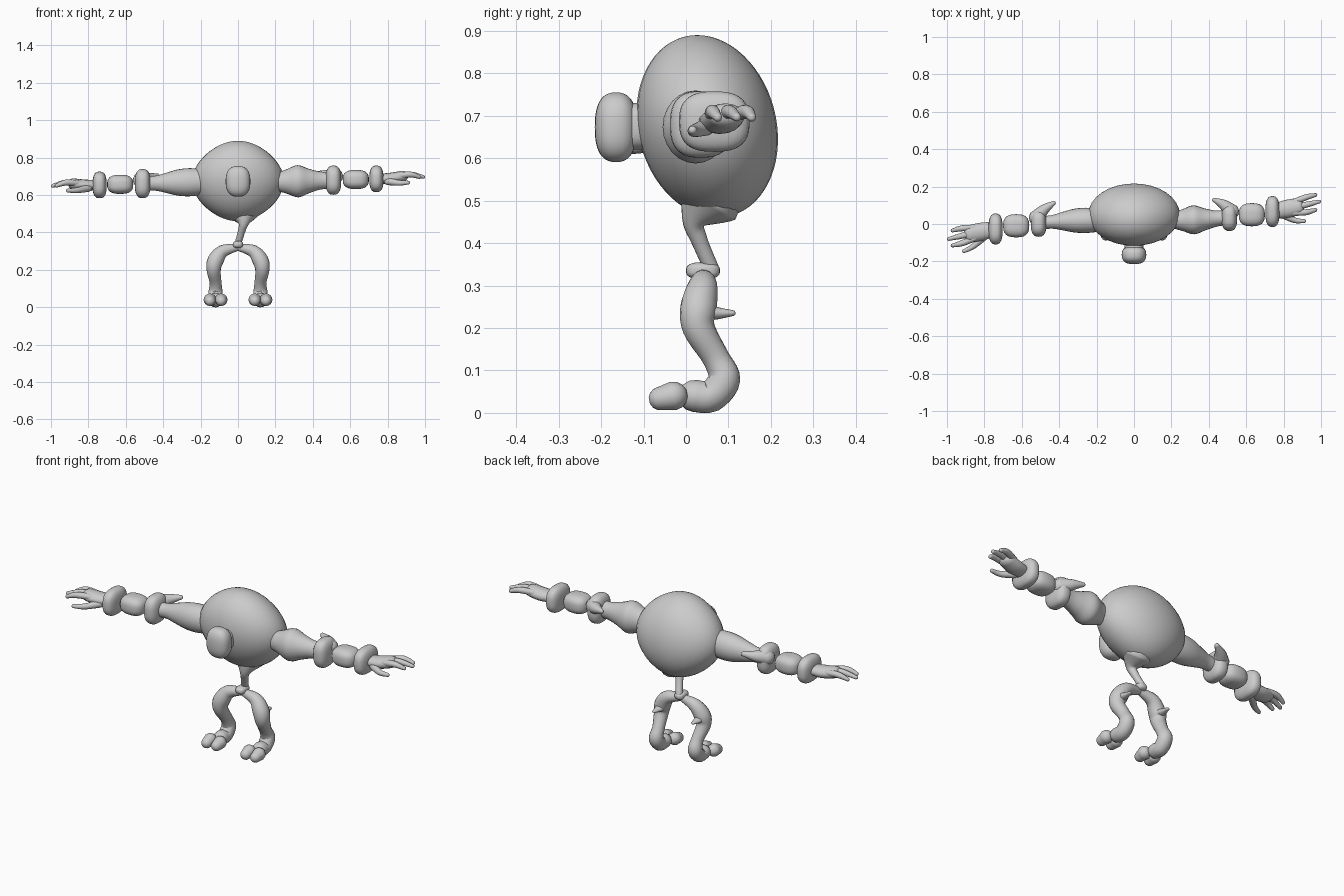
import bpy, bmesh, math
from mathutils import Vector

if "Cube" in bpy.data.objects:
    bpy.data.objects.remove(bpy.data.objects["Cube"])

GREY = (.6, .6, .6, 1)
clay = bpy.data.materials.new("clay grey")
clay.use_nodes = True
clay.diffuse_color = GREY
clay.node_tree.nodes["Principled BSDF"].inputs["Base Color"].default_value = GREY

X, Y, Z = Vector((1, 0, 0)), Vector((0, 1, 0)), Vector((0, 0, 1))


def finish(name, bm):
    """Turn a bmesh into a smooth grey object."""
    bmesh.ops.recalc_face_normals(bm, faces=bm.faces)
    for face in bm.faces:
        face.smooth = True
    mesh = bpy.data.meshes.new(name)
    bm.to_mesh(mesh)
    bm.free()
    mesh.materials.append(clay)
    part = bpy.data.objects.new(name, mesh)
    bpy.context.collection.objects.link(part)
    return part


def spline(points, steps=5):
    """Catmull-Rom curve through points, each carrying a radius last."""
    points = [Vector(point) for point in points]
    padded = [points[0]] + points + [points[-1]]
    curve = []
    for before, start, end, after in zip(padded, padded[1:], padded[2:], padded[3:]):
        leave, arrive = (end - before) / 2, (after - start) / 2
        for step in range(steps):
            t = step / steps
            ease = t * t * (3 - 2 * t)
            curve.append(start.lerp(end, ease) + leave * t * (1 - t) ** 2 - arrive * t * t * (1 - t))
    return curve + [points[-1]]


def tube(name, points, side_axis=Y, flat=1, sides=16):
    """Round-ended tube; flat squashes it across the side axis."""
    curve = spline(points)
    centres = [point.to_3d() for point in curve]
    last = len(curve) - 1
    rings = []
    for i, point in enumerate(curve):
        along = (centres[min(i + 1, last)] - centres[max(i - 1, 0)]).normalized()
        rings.append((centres[i], along, point.w))
    bends = [math.radians(angle) for angle in (25, 50, 75)]

    def dome(ring, direction):
        centre, along, radius = ring
        reach = along * direction * radius * flat
        return [(centre + reach * math.sin(bend), along, radius * math.cos(bend)) for bend in bends]

    rings = dome(rings[0], -1)[::-1] + rings + dome(rings[-1], 1)
    bm = bmesh.new()
    loops = []
    for centre, along, radius in rings:
        across = (side_axis - along * side_axis.dot(along)).normalized()
        other = along.cross(across) * flat
        turns = [math.tau * k / sides for k in range(sides)]
        loops.append([bm.verts.new(centre + radius * (across * math.cos(turn) + other * math.sin(turn)))
                      for turn in turns])
    for lower, upper in zip(loops, loops[1:]):
        for k in range(sides):
            bm.faces.new((lower[k - 1], lower[k], upper[k], upper[k - 1]))
    bm.faces.new(loops[0])
    bm.faces.new(loops[-1])
    return finish(name, bm)


def bead(name, centre, half_sizes, power=.75, segments=24):
    """Ellipsoid, boxier as the power drops below one."""
    bm = bmesh.new()
    bmesh.ops.create_uvsphere(bm, u_segments=segments, v_segments=segments, radius=1)
    for vert in bm.verts:
        vert.co = [math.copysign(abs(c) ** power, c) * half for c, half in zip(vert.co, half_sizes)]
    part = finish(name, bm)
    part.location = centre
    return part


# Body: an egg narrowing at both poles and leaning back at the bottom
HEIGHT = .215
body = bead("body", (0, .05, .675), (.245, .165, HEIGHT), power=1, segments=32)
for vert in body.data.vertices:
    vert.co.x *= 1 - .15 * (vert.co.z / HEIGHT) ** 2
    vert.co.y -= .11 * vert.co.z

# Nose on a short stem
bead("nose", (0, -.165, .673), (.066, .05, .082), power=.8)
bead("nose_stem", (0, -.12, .675), (.05, .06, .055))

# Tapering waist and the pelvis collar
tube("waist", [(.03, .05, .5, .08), (.03, .02, .45, .03), (.02, .03, .41, .02), (0, .06, .34, .018)])
bead("pelvis", (0, .04, .335), (.028, .04, .02))


def leg(side, sign):
    """Bow leg with a spur behind the knee and two toes."""
    path = [(0, .04, .32, .018), (.08, .04, .3, .034), (.12, .03, .25, .043), (.13, .03, .2, .038),
            (.12, .07, .13, .032), (.12, .09, .08, .038), (.12, .06, .04, .038), (.12, .02, .04, .038)]
    tube(side + "_leg", [(sign * x, y, z, radius) for x, y, z, radius in path],
         side_axis=Vector((sign, -1, 0)))
    knee = sign * .12
    tube(side + "_knee_spur", [(knee, .03, .24, .035), (knee, .07, .235, .022), (knee, .11, .235, .01)],
         side_axis=X, flat=.7)
    for toe, offset in (("inner", -.03), ("outer", .03)):
        x = knee + sign * offset
        tube(side + "_" + toe + "_toe", [(x, -.03, .04, .034), (x, -.06, .034, .028)], side_axis=X)


def arm(side, sign, upper_radii):
    """Outstretched arm of beads, swinging back on the left and forward on the right."""
    def along(x, forward=0, rise=0):
        swing = x - .2
        return (sign * x, .02 + sign * .16 * swing ** 2 - forward, .67 + sign * .03 * swing + rise)

    spacing = .3 / (len(upper_radii) - 1)
    tube(side + "_upper_arm", [along(.2 + i * spacing) + (radius,) for i, radius in enumerate(upper_radii)],
         side_axis=Z, flat=.9, sides=24)
    bead(side + "_elbow", along(.51), (.042, .073, .078))
    bead(side + "_forearm", along(.63), (.07, .062, .051))
    bead(side + "_wrist", along(.74), (.038, .083, .071))
    tube(side + "_elbow_horn", [along(.52, -.03, .02) + (.042,), along(.48, -.07, .03) + (.028,),
                                along(.43, -.1, .04) + (.012,)], side_axis=Z)

    # Flat palm with three fanned fingers and a thumb
    tube(side + "_palm", [along(.75) + (.04,), along(.82) + (.048,), along(.88, 0, .01) + (.045,)], flat=.65)
    for finger, spread in (("outer", -.04), ("middle", 0), ("inner", .04)):
        tip = .99 - abs(spread) / 2
        tube(side + "_" + finger + "_finger",
             [along(.85, spread * .7, .012) + (.016,), along(.92, spread, .018) + (.016,),
              along(tip, spread, .003) + (.01,)])
    tube(side + "_thumb", [along(.8, .03, -.015) + (.02,), along(.86, .07, -.025) + (.015,),
                           along(.91, .085, -.025) + (.01,)])


for side, sign in (("left", 1), ("right", -1)):
    leg(side, sign)
arm("left", 1, (.045, .065, .086, .065, .048, .045))
arm("right", -1, (.07, .075, .07, .055, .04, .04))
